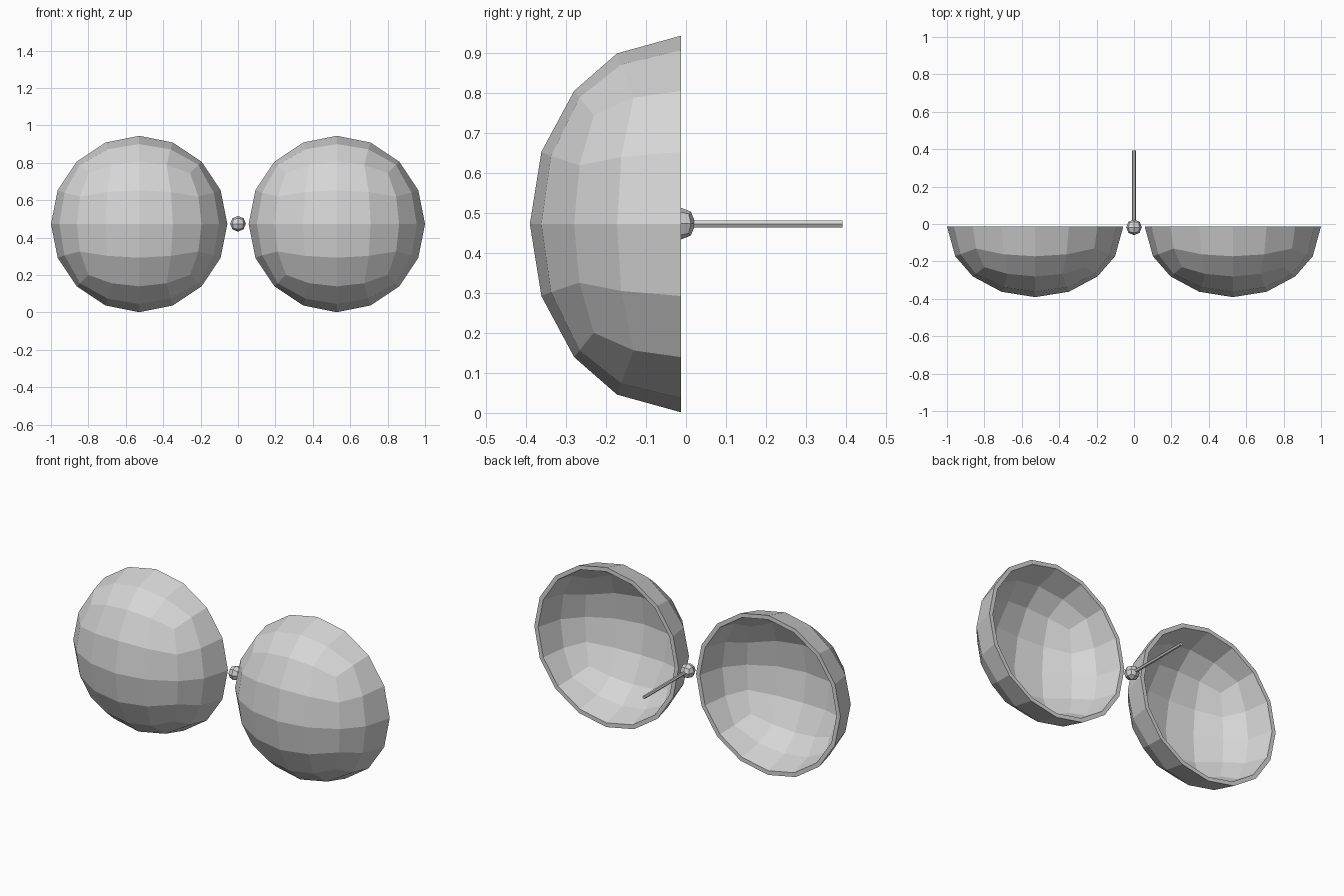
import bpy, bmesh, math
from mathutils import Vector, Matrix

if "Cube" in bpy.data.objects:
    bpy.data.objects.remove(bpy.data.objects["Cube"])

ZC = 0.473          # height of the common axis
RIM_Y = -0.0125     # plane of the open rims
OUTER = (0.4715, 0.3785)    # radius and depth of the outside
INNER = (0.4465, 0.3535)    # radius and depth of the inside

grey = bpy.data.materials.new("grey")
grey.diffuse_color = (0.67, 0.67, 0.67, 1)
grey.use_nodes = True
grey.node_tree.nodes["Principled BSDF"].inputs["Base Color"].default_value = grey.diffuse_color


def add_object(name, bm):
    bmesh.ops.recalc_face_normals(bm, faces=bm.faces)
    mesh = bpy.data.meshes.new(name)
    bm.to_mesh(mesh)
    bm.free()
    mesh.materials.append(grey)
    obj = bpy.data.objects.new(name, mesh)
    bpy.context.collection.objects.link(obj)
    return obj


def across(i, j):
    """Grid line position on a cube face, rounded for an even sphere."""
    if abs(i) == 1:
        return i * (0.414, 0.42, 0.464)[abs(j)]
    return i / 2


def add_strips(bm, rows):
    """Quads between successive rows of points."""
    grid = [[bm.verts.new(p) for p in row] for row in rows]
    for a, b in zip(grid, grid[1:]):
        for k in range(len(a) - 1):
            bm.faces.new((a[k], a[k + 1], b[k + 1], b[k]))


def on_shell(d, size):
    d = d.normalized()
    return Vector((d.x * size[0], -d.y * size[1], d.z * size[0]))


def front_dir(i, j):
    return Vector((across(i, j), 1, across(j, i)))


def side_dir(i, j):
    return Vector((across(i, j), (0, 0.467, 1)[j], 1))


# Two hollow domes with a thin wall, open at the back
for name, x in (("left_dome", -0.5285), ("right_dome", 0.5285)):
    bm = bmesh.new()
    cols = range(-2, 3)
    for size in (OUTER, INNER):
        add_strips(bm, [[on_shell(front_dir(i, j), size) for i in cols]
                        for j in cols])
    for q in range(4):
        turn = Matrix.Rotation(q * math.pi / 2, 3, 'Y')
        for size in (OUTER, INNER):
            add_strips(bm, [[on_shell(turn @ side_dir(i, j), size)
                             for i in cols] for j in range(3)])
        # flat rim joining inside and outside
        add_strips(bm, [[on_shell(turn @ side_dir(i, 0), size) for i in cols]
                        for size in (OUTER, INNER)])
    bmesh.ops.remove_doubles(bm, verts=bm.verts, dist=0.001)
    add_object(name, bm).location = (x, RIM_Y, ZC)

# Small faceted ball between the domes
bm = bmesh.new()
bmesh.ops.create_cube(bm, size=2)
bmesh.ops.subdivide_edges(bm, edges=bm.edges, cuts=1, use_grid_fill=True)
for v in bm.verts:
    v.co = v.co.normalized() * 0.042
add_object("centre_ball", bm).location = (0, -0.0175, ZC + 0.001)

# Thin rod running back from the ball
bm = bmesh.new()
bmesh.ops.create_cone(bm, cap_ends=True, segments=6, radius1=0.0098,
                      radius2=0.0098, depth=0.401)
bmesh.ops.rotate(bm, verts=bm.verts, matrix=Matrix.Rotation(math.pi / 6, 3, 'Z'))
rod = add_object("rear_rod", bm)
rod.rotation_euler = (math.pi / 2, 0, 0)
rod.location = (0, 0.1915, ZC)
